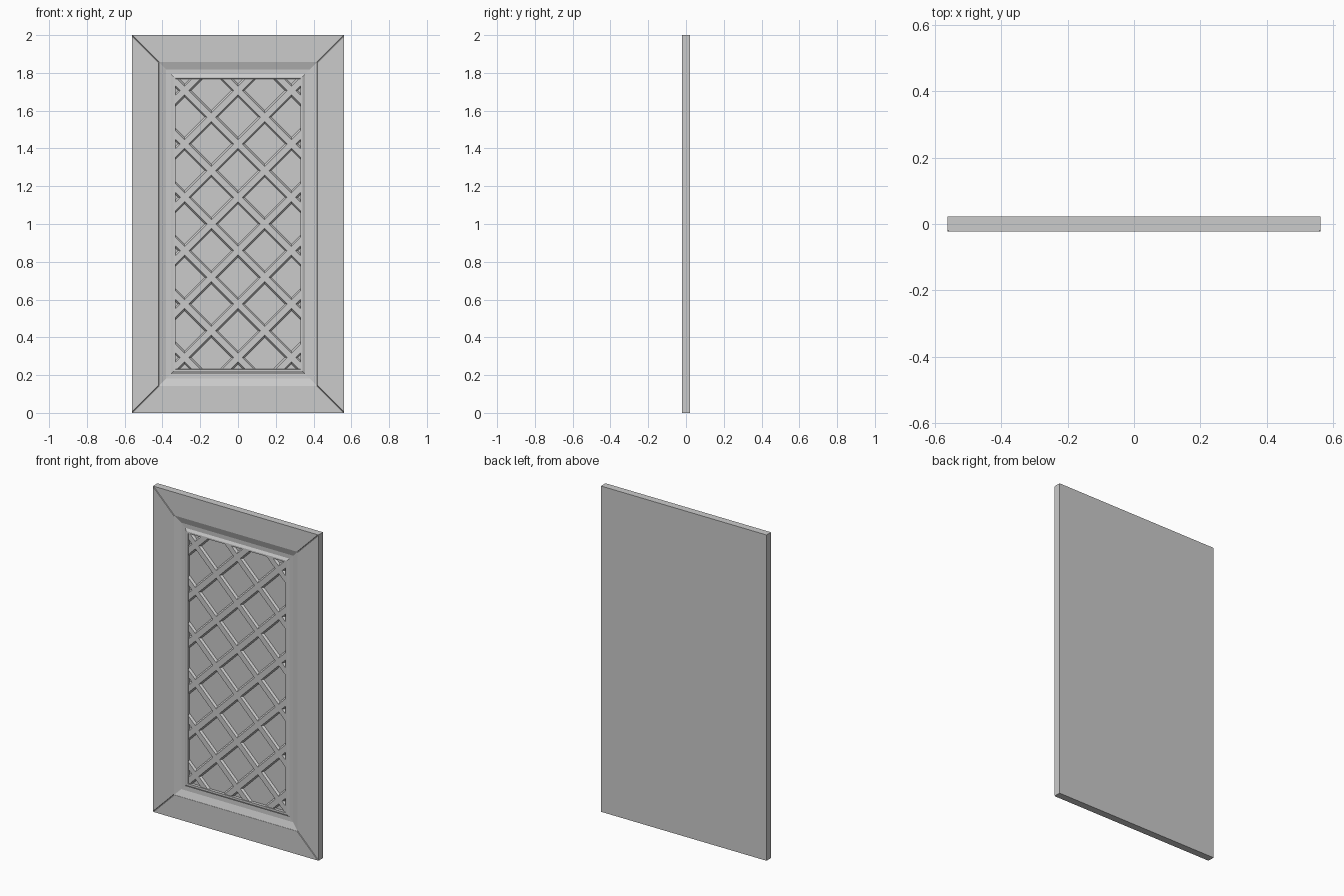
import bpy, bmesh
from mathutils import Vector

if "Cube" in bpy.data.objects:
    bpy.data.objects.remove(bpy.data.objects["Cube"])

HW, HH, CZ = 0.562, 1.0, 1.0      # half width, half height, centre height
FRONT, BACK, FLOOR = -0.022, 0.022, 0.002
OPEN = 0.231                      # inset of the lattice opening
PITCH = 0.2828                    # lattice node spacing


def finish(bm, name):
    bmesh.ops.recalc_face_normals(bm, faces=bm.faces)
    mesh = bpy.data.meshes.new(name)
    bm.to_mesh(mesh)
    bm.free()
    obj = bpy.data.objects.new(name, mesh)
    bpy.context.collection.objects.link(obj)
    return obj


# Door body: concentric rectangular loops following the moulding profile,
# with a shallow V groove along each mitre of the flat border
def door_loop(bm, inset, y, groove):
    w, h, e = HW - inset, HH - inset, 0.004
    verts = []
    for i, (sx, sz) in enumerate(((1, 1), (-1, 1), (-1, -1), (1, -1))):
        pts = [(sx * w, y, sz * (h - e)),
               (sx * w, y + groove, sz * h),
               (sx * (w - e), y, sz * h)]
        if i % 2:
            pts.reverse()
        verts += [bm.verts.new((x, yy, z + CZ)) for x, yy, z in pts]
    return verts


profile = [  # inset, depth, mitre groove
    (0.0, BACK, 0), (0.0, FRONT, 0.004), (0.142, FRONT, 0.004), (0.1425, FRONT + 0.001, 0),
    (0.182, -0.007, 0), (0.207, -0.006, 0),
    (0.221, -0.014, 0), (OPEN, -0.014, 0), (OPEN + 0.001, FLOOR, 0)]
bm = bmesh.new()
loops = [door_loop(bm, *p) for p in profile]
for a, b in zip(loops, loops[1:]):
    n = len(a)
    for i in range(n):
        j = (i + 1) % n
        bm.faces.new((a[i], a[j], b[j], b[i]))
bm.faces.new(loops[0])
bm.faces.new(loops[-1])
finish(bm, "door_frame_and_panel")


# Lattice: diagonal bevelled bars trimmed to the opening
def lattice_bar(offset, sign):
    bm = bmesh.new()
    along = Vector((1, 0, -sign)).normalized()
    across = Vector((1, 0, sign)).normalized()
    mid = Vector((0, 0, CZ)) + across * offset / 2 ** 0.5
    section = [(-0.025, FLOOR + 0.001), (-0.016, -0.010), (0.016, -0.010), (0.025, FLOOR + 0.001)]
    ends = [[bm.verts.new(mid + along * t + across * s + Vector((0, y, 0)))
             for s, y in section] for t in (-2, 2)]
    for i in range(4):
        j = (i + 1) % 4
        bm.faces.new((ends[0][i], ends[0][j], ends[1][j], ends[1][i]))
    w, h = HW - OPEN, HH - OPEN
    for no, d in (((1, 0, 0), w), ((-1, 0, 0), w), ((0, 0, 1), h), ((0, 0, -1), h)):
        normal = Vector(no)
        bmesh.ops.bisect_plane(bm, geom=bm.verts[:] + bm.edges[:] + bm.faces[:],
                               plane_co=Vector((0, 0, CZ)) + normal * d,
                               plane_no=normal, clear_outer=True)
    finish(bm, "lattice_bar")


for k in range(-4, 4):
    for sign in (1, -1):
        lattice_bar((k + 0.5) * PITCH, sign)
